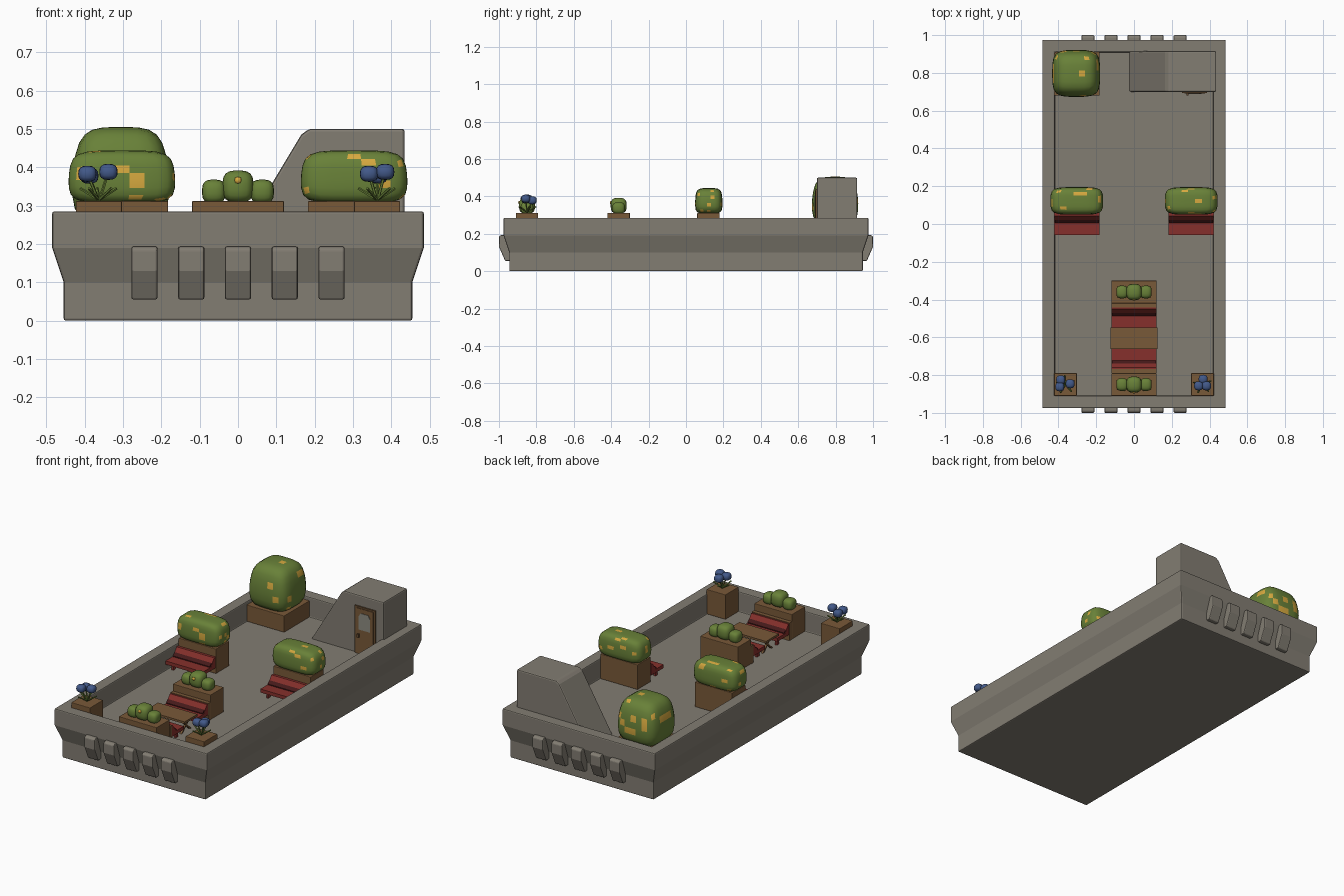
import bpy, bmesh, math, random
from mathutils import Vector

if "Cube" in bpy.data.objects:
    bpy.data.objects.remove(bpy.data.objects["Cube"])
random.seed(4)

def mat(name, r, g, b):
    m = bpy.data.materials.new(name)
    m.diffuse_color = (r, g, b, 1)
    m.use_nodes = True
    m.node_tree.nodes["Principled BSDF"].inputs["Base Color"].default_value = m.diffuse_color
    return m

CONCRETE = mat("concrete grey", .225, .205, .17)
WOOD = mat("planter wood", .19, .10, .04)
DOOR = mat("door brown", .13, .07, .03)
RED = mat("bench red", .24, .03, .025)
DARKRED = mat("dark red", .06, .01, .01)
GREEN = mat("leaf green", .14, .22, .04)
YELLOW = mat("blossom yellow", .68, .4, .05)
BLUE = mat("flower blue", .055, .10, .25)
GLASS = mat("window grey", .27, .26, .22)
FLOOR = .17

def finish(name, bm, *mats, bevel=0, smooth=False):
    bmesh.ops.recalc_face_normals(bm, faces=bm.faces)
    me = bpy.data.meshes.new(name)
    bm.to_mesh(me)
    bm.free()
    ob = bpy.data.objects.new(name, me)
    bpy.context.collection.objects.link(ob)
    for m in mats:
        me.materials.append(m)
    if bevel:
        mod = ob.modifiers.new("bevel", "BEVEL")
        mod.width, mod.segments, mod.limit_method = bevel, 2, 'ANGLE'
    if smooth:
        for p in me.polygons:
            p.use_smooth = True
    return ob

def box(name, x0, x1, y0, y1, z0, z1, m, bevel=0):
    bm = bmesh.new()
    bmesh.ops.create_cube(bm, size=1)
    for v in bm.verts:
        v.co = ((x0+x1)/2 + v.co.x*(x1-x0), (y0+y1)/2 + v.co.y*(y1-y0), (z0+z1)/2 + v.co.z*(z1-z0))
    return finish(name, bm, m, bevel=bevel)

def prism(name, pts, a, b, place, m, bevel=0):
    """Extrude a 2D outline from a to b; place(p, q, t) gives the 3D point."""
    bm = bmesh.new()
    lo = [bm.verts.new(place(p, q, a)) for p, q in pts]
    hi = [bm.verts.new(place(p, q, b)) for p, q in pts]
    bm.faces.new(lo)
    bm.faces.new(hi)
    for i in range(len(pts)):
        j = (i+1) % len(pts)
        bm.faces.new((lo[i], lo[j], hi[j], hi[i]))
    return finish(name, bm, m, bevel=bevel)

def bush(name, c, half, cuts=6, k=4.5, taper=0, spots=0, m=GREEN):
    """Rounded box of leaves with random blossom faces."""
    bm = bmesh.new()
    bmesh.ops.create_cube(bm, size=2)
    bmesh.ops.subdivide_edges(bm, edges=bm.edges[:], cuts=cuts, use_grid_fill=True)
    for v in bm.verts:
        p = v.co / sum(abs(t)**k for t in v.co)**(1/k)
        s = 1 - taper*max(0, p.z)
        v.co = Vector((c[0]+p.x*half[0]*s, c[1]+p.y*half[1]*s, c[2]+p.z*half[2]))
    for f in bm.faces:
        if random.random() < spots:
            f.material_index = 1
    return finish(name, bm, m, YELLOW, smooth=True)

# Roof slab with flared wall and parapet
rings = [(.455, .945, 0), (.455, .945, .10), (.485, .975, .19),
         (.485, .975, .285), (.42, .91, .285), (.42, .91, FLOOR)]
bm = bmesh.new()
loops = [[bm.verts.new((sx*hx, sy*hy, z)) for sx, sy in ((-1, -1), (1, -1), (1, 1), (-1, 1))]
         for hx, hy, z in rings]
for A, B in zip(loops, loops[1:]):
    for i in range(4):
        bm.faces.new((A[i], A[(i+1) % 4], B[(i+1) % 4], B[i]))
bm.faces.new(loops[0])
bm.faces.new(loops[-1])
finish("roof_base", bm, CONCRETE, bevel=.006)

# Corbels at both ends
for s in (-1, 1):
    for i in range(-2, 3):
        x = i*.122
        prism("corbel", [(.93, .055), (.967, .055), (1.0, .13), (1.0, .185), (.99, .193), (.93, .193)],
              x-.034, x+.034, lambda p, q, t, s=s: (t, s*p, q), CONCRETE, .005)

# Stair house, door and window
prism("stair_house", [(-.03, FLOOR-.01), (.435, FLOOR-.01), (.435, .5), (.185, .5), (.165, .485)],
      .70, .915, lambda p, q, t: (p, t, q), CONCRETE, .007)
box("door_frame", .255, .387, .693, .70, FLOOR, .44, DOOR)
box("door_panel", .267, .375, .690, .695, FLOOR, .43, WOOD)
arch = [(.285, .31), (.357, .31), (.357, .385), (.345, .405), (.297, .405), (.285, .385)]
prism("door_window", arch, .687, .692, lambda p, q, t: (p, t, q), GLASS)
box("door_handle", .278, .288, .680, .692, .265, .285, DOOR)

def bench(x0, x1, yb, d):
    """Seat with sloping back, backed at yb and facing direction d."""
    at = lambda p, q, t: (t, yb + d*p, q)
    prism("bench_seat", [(0, .205), (.115, .205), (.115, .225), (.045, .225), (.015, .268), (0, .268)],
          x0, x1, at, RED)
    prism("bench_crease", [(.036, .226), (.052, .226), (.052, .231), (.036, .246)],
          x0+.002, x1-.002, at, DARKRED)
    for x in (x0+.02, x1-.03):
        prism("bench_leg", [(.07, FLOOR), (.09, FLOOR), (.09, .207), (.07, .207)], x, x+.012, at, RED)

# Side hedges with planters and benches
for s in (-1, 1):
    x0, x1 = sorted((s*.182, s*.42))
    box("hedge_planter", x0, x1, .06, .18, FLOOR, .312, WOOD, .003)
    bush("hedge", (s*.303, .122, .375), (.139, .073, .069), spots=.09, taper=.06)
    bench(x0, x1, .058, -1)

# Dining corner: two planted benches and a table
for yc, d in ((-.85, 1), (-.36, -1)):
    box("bench_planter", -.12, .12, yc-.06, yc+.06, FLOOR, .312, WOOD, .003)
    y = sorted((yc+d*.06, yc+d*.082))
    box("bench_backing", -.12, .12, y[0], y[1], FLOOR, .272, WOOD)
    bench(-.118, .118, yc+d*.075, d)
    bush("shrub_middle", (0, yc, .35), (.041, .043, .042), 4, 3)
    bush("shrub_blossom", (0, yc-.041, .366), (.009, .006, .009), 1, 3, m=YELLOW)
    for s in (-1, 1):
        bush("shrub_side", (s*.063, yc, .337), (.031, .034, .031), 4, 3)
box("table_top", -.125, .125, -.663, -.547, .24, .252, WOOD)
for s in (-1, 1):
    for d in (-1, 1):
        prism("table_leg", [(d*.045, FLOOR), (d*.033, FLOOR), (-d*.045, .242), (-d*.033, .242)],
              s*.09-.006, s*.09+.006, lambda p, q, t: (t, p-.605, q), WOOD)

# Big corner bush
box("tree_planter", -.425, -.183, .68, .912, FLOOR, .265, WOOD, .003)
bush("tree_bush", (-.306, .797, .378), (.127, .124, .127), 6, 4, taper=.14, spots=.09)

def stem(a, b, r):
    a, b = Vector(a), Vector(b)
    bm = bmesh.new()
    bmesh.ops.create_cone(bm, segments=5, radius1=r, radius2=r, depth=(b-a).length, cap_ends=True)
    q = (b-a).to_track_quat('Z', 'Y')
    for v in bm.verts:
        v.co = q @ v.co + (a+b)/2
    finish("flower_stem", bm, GREEN)

# Corner flower pots
spots = {-1: [(-.388, -.825), (-.393, -.862), (-.338, -.846)],
         1: [(.366, -.822), (.342, -.857), (.384, -.857)]}
for s, heads in spots.items():
    x0, x1 = sorted((s*.303, s*.423))
    cx = s*.363
    box("flower_planter", x0, x1, -.91, -.79, FLOOR, .312, WOOD, .003)
    for n, (x, y) in enumerate(heads):
        z = .378 + .005*n
        stem((cx, -.85, .31), (x, y, z), .004)
        bush("flower_head", (x, y, z), (.024, .024, .021), 3, 2.6, m=BLUE)
    for n in range(5):
        a = n*math.tau/5 + .4
        stem((cx, -.85, .315), (cx+.05*math.cos(a), -.85+.05*math.sin(a), .345), .004)
